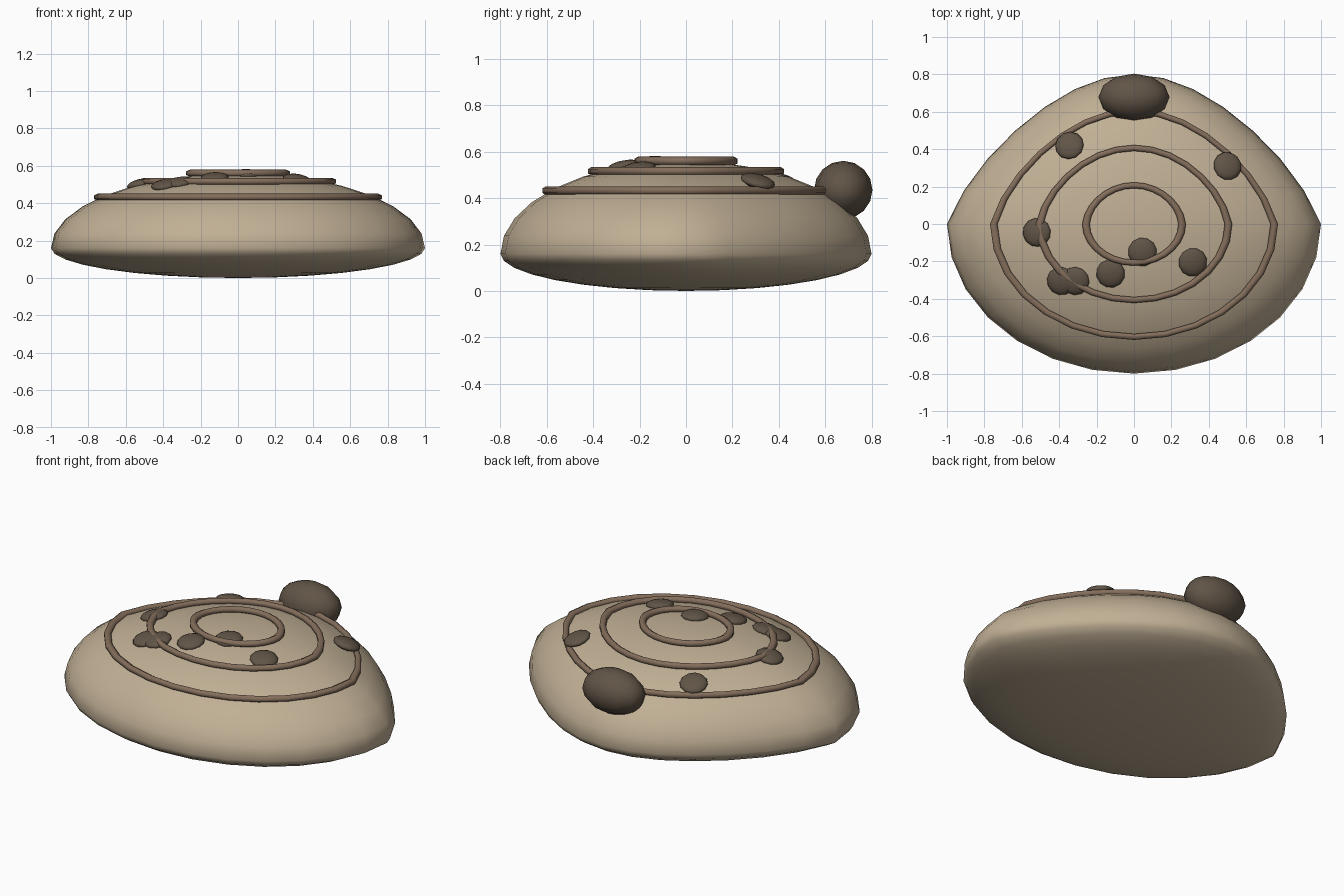
import bpy, bmesh, math
from mathutils import Vector, Matrix

if "Cube" in bpy.data.objects:
    bpy.data.objects.remove(bpy.data.objects["Cube"])


def mat(name, col):
    m = bpy.data.materials.new(name)
    m.diffuse_color = (*col, 1)
    m.use_nodes = True
    m.node_tree.nodes["Principled BSDF"].inputs["Base Color"].default_value = m.diffuse_color
    return m


TAN = mat("shell tan", (0.53, 0.43, 0.30))
BROWN = mat("ring brown", (0.23, 0.155, 0.105))
DARK = mat("dark brown", (0.12, 0.09, 0.063))


def finish(name, bm, material):
    bmesh.ops.recalc_face_normals(bm, faces=bm.faces)
    for f in bm.faces:
        f.smooth = True
    me = bpy.data.meshes.new(name)
    bm.to_mesh(me)
    bm.free()
    me.materials.append(material)
    ob = bpy.data.objects.new(name, me)
    bpy.context.collection.objects.link(ob)
    return ob


def pinch(bm):
    # narrow the back half towards the hinge
    for v in bm.verts:
        if v.co.y > 0:
            v.co.x *= 1 - 0.375 * v.co.y


def ball(name, segs, rings, matrix, material):
    bm = bmesh.new()
    bmesh.ops.create_uvsphere(bm, u_segments=segs, v_segments=rings, radius=1, matrix=matrix)
    return finish(name, bm, material)


# shell body: high dome above the rim, shallow below
bm = bmesh.new()
bmesh.ops.create_uvsphere(bm, u_segments=28, v_segments=16, radius=1)
for v in bm.verts:
    v.co.y *= 0.8
    v.co.z = 0.16 + v.co.z * (0.4 if v.co.z > 0 else 0.16)
pinch(bm)
finish("shell", bm, TAN)

# growth rings
for i, (r, z) in enumerate([(0.75, 0.432), (0.505, 0.516), (0.257, 0.560)]):
    bm = bmesh.new()
    n, m = 28, 6
    grid = []
    for a in range(n):
        t = 2 * math.pi * a / n
        row = []
        for b in range(m):
            p = 2 * math.pi * b / m + math.pi / 6
            q = r + 0.023 * math.cos(p)
            row.append(bm.verts.new((q * math.cos(t), 0.805 * q * math.sin(t), z + 0.019 * math.sin(p))))
        grid.append(row)
    for a in range(n):
        for b in range(m):
            c, d = (a + 1) % n, (b + 1) % m
            bm.faces.new((grid[a][b], grid[c][b], grid[c][d], grid[a][d]))
    pinch(bm)
    finish(f"growth_ring_{i + 1}", bm, BROWN)

# flattened spots lying on the dome
spots = [(-0.345, 0.42), (0.5, 0.31), (-0.52, -0.045), (0.045, -0.15),
         (-0.125, -0.265), (0.315, -0.205), (-0.39, -0.305), (-0.315, -0.305)]
for i, (x, y) in enumerate(spots):
    h = math.sqrt(1 - x * x - (y / 0.8) ** 2)
    nrm = Vector((x, y / 0.64, h / 0.4)).normalized()
    rot = nrm.to_track_quat('Z', 'Y').to_matrix().to_4x4()
    mx = Matrix.Translation((x, y, 0.163 + 0.4 * h)) @ rot @ Matrix.Diagonal((0.077, 0.077, 0.026, 1))
    ball(f"spot_{i + 1}", 12, 8, mx, DARK)

# hinge knob at the back
ball("hinge_knob", 12, 8,
     Matrix.Translation((0, 0.678, 0.435)) @ Matrix.Diagonal((0.19, 0.126, 0.126, 1)), DARK)
